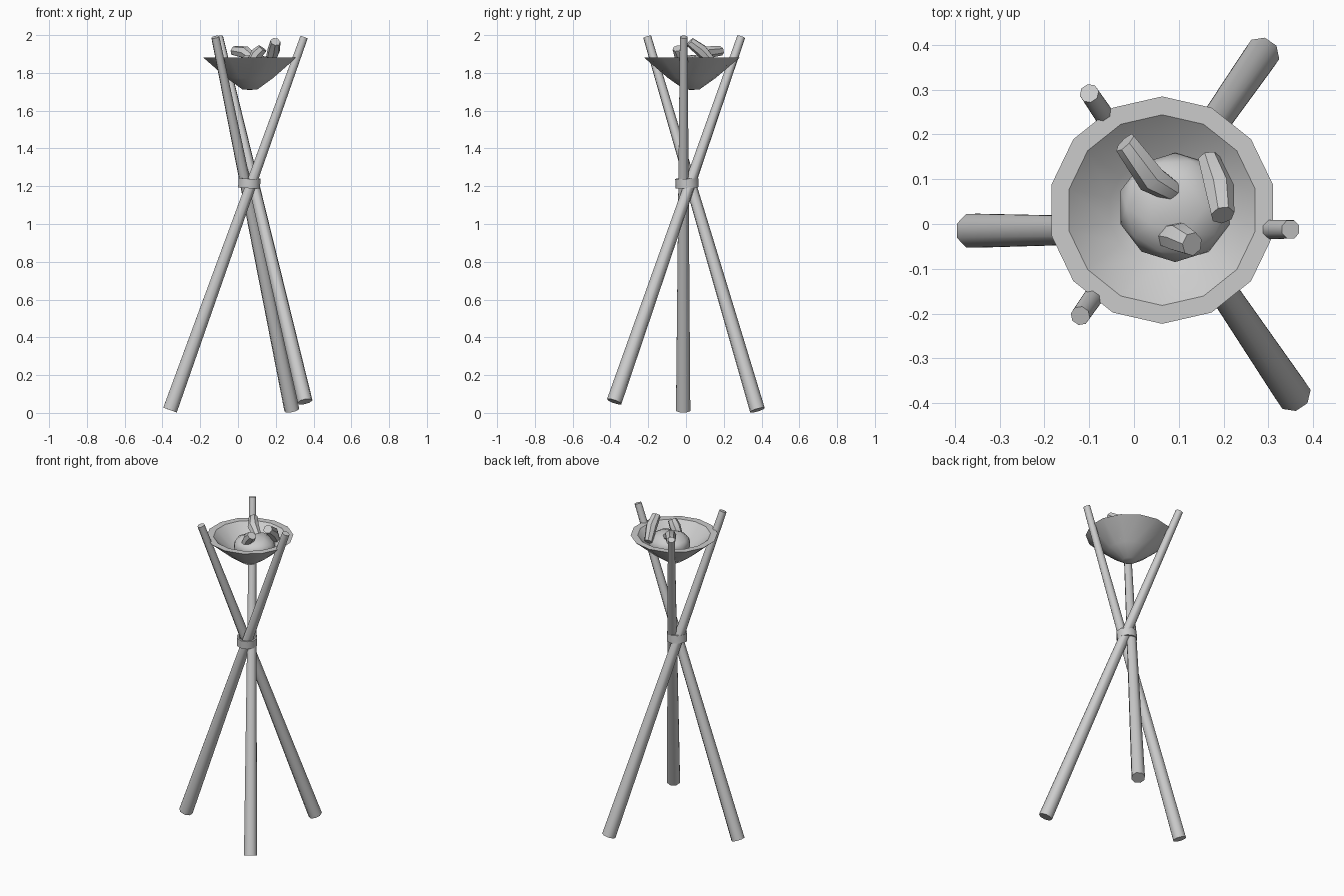
import bpy, bmesh, math
from mathutils import Vector, Matrix

if "Cube" in bpy.data.objects:
    bpy.data.objects.remove(bpy.data.objects["Cube"])

grey = bpy.data.materials.new("plain grey")
grey.use_nodes = True
grey.diffuse_color = (0.6, 0.6, 0.6, 1)
grey.node_tree.nodes["Principled BSDF"].inputs["Base Color"].default_value = (0.6, 0.6, 0.6, 1)


def finish(name, bm, angle):
    bmesh.ops.recalc_face_normals(bm, faces=bm.faces)
    mesh = bpy.data.meshes.new(name)
    bm.to_mesh(mesh)
    bm.free()
    ob = bpy.data.objects.new(name, mesh)
    bpy.context.collection.objects.link(ob)
    mesh.materials.append(grey)
    bpy.ops.object.select_all(action='DESELECT')
    ob.select_set(True)
    bpy.context.view_layer.objects.active = ob
    bpy.ops.object.shade_smooth_by_angle(angle=math.radians(angle))
    return ob


def rod(name, points, radii, sides, angle=50):
    """Capped tube through the points, with one radius per point."""
    points = [Vector(p) for p in points]
    turn = (points[-1] - points[0]).to_track_quat('Z', 'Y')
    bm = bmesh.new()
    rings = []
    for p, r in zip(points, radii):
        spin = [2 * math.pi * (i + 0.5) / sides for i in range(sides)]
        rings.append([bm.verts.new(p + turn @ Vector((r * math.cos(a), r * math.sin(a), 0))) for a in spin])
    for low, high in zip(rings, rings[1:]):
        for i in range(sides):
            j = (i + 1) % sides
            bm.faces.new((low[i], low[j], high[j], high[i]))
    bm.faces.new(rings[0])
    bm.faces.new(rings[-1])
    return finish(name, bm, angle)


def lathe(name, profile, sides, centre, angle, closed=False):
    """Profile of (radius, height) turned about a vertical axis."""
    bm = bmesh.new()
    verts = [bm.verts.new((0, r, z)) for r, z in profile]
    edges = [bm.edges.new(pair) for pair in zip(verts, verts[1:])]
    if closed:
        edges.append(bm.edges.new((verts[-1], verts[0])))
    bmesh.ops.spin(bm, geom=verts + edges, axis=(0, 0, 1), cent=(0, 0, 0),
                   angle=2 * math.pi, steps=sides, use_merge=True)
    bmesh.ops.remove_doubles(bm, verts=bm.verts, dist=0.0005)
    ob = finish(name, bm, angle)
    ob.location = centre
    return ob


# Three crossing poles, thicker at the foot
poles = {
    "right_pole": ((-0.36, -0.015, 0.015), (0.35, -0.012, 1.99)),
    "front_pole": ((0.355, -0.38, 0.06), (-0.10, 0.292, 1.99)),
    "back_pole": ((0.285, 0.378, 0.015), (-0.12, -0.205, 1.99)),
}
for name, ends in poles.items():
    rod(name, ends, (0.041, 0.022), 8)

# Binding around the crossing
binding = lathe("binding", [(0.061, -0.025), (0.061, 0.025), (0.05, 0.025), (0.05, -0.025)],
                10, (0.06, 0.005, 1.217), 45, closed=True)
binding.rotation_euler = (0.05, 0.05, 0)

# Open bowl with a flat rim
lathe("bowl", [(0, 1.71), (0.04, 1.712), (0.125, 1.772), (0.254, 1.882), (0.213, 1.882),
               (0.12, 1.80), (0.04, 1.765), (0, 1.76)], 14, (0.063, 0.031, 0), 35)

# Mound of embers
bm = bmesh.new()
bmesh.ops.create_icosphere(bm, subdivisions=2, radius=1,
                           matrix=Matrix.Translation((0.092, 0.037, 1.825)) @ Matrix.Diagonal((0.128, 0.122, 0.07, 1)))
for v in bm.verts:
    v.co.z += 0.008 * math.sin(40 * v.co.x) * math.cos(35 * v.co.y)
finish("embers", bm, 60)

# Bent pieces of firewood
logs = {
    "left_log": ((-0.02, 0.182, 1.918), (0.04, 0.10, 1.908), (0.09, 0.07, 1.87)),
    "tall_log": ((0.198, 0.02, 1.965), (0.19, 0.08, 1.92), (0.167, 0.145, 1.85)),
    "short_log": ((0.13, -0.045, 1.93), (0.10, -0.03, 1.90), (0.065, -0.025, 1.84)),
}
for name, path in logs.items():
    rod(name, path, (0.027, 0.034, 0.025), 7, 45)
